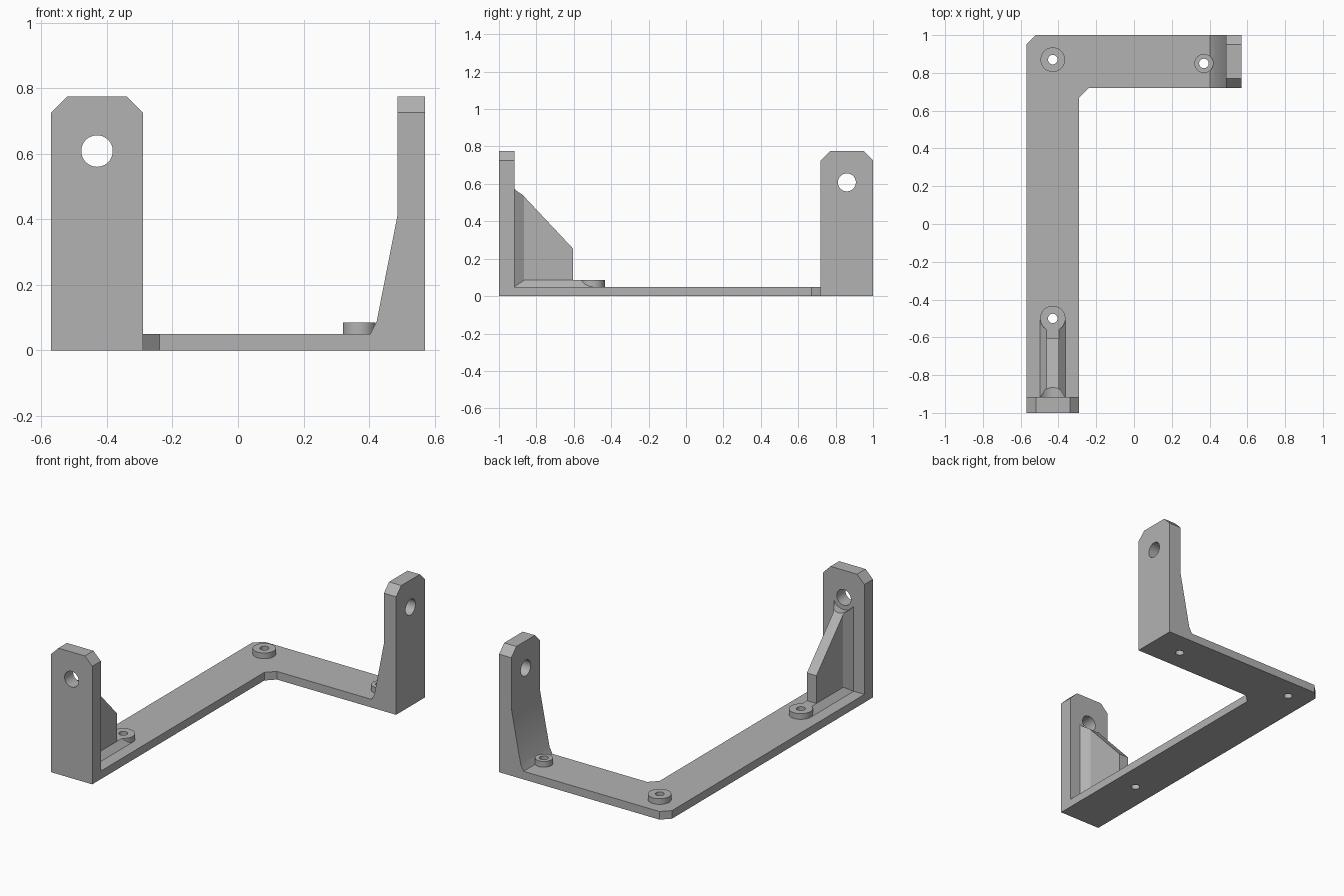
import bpy, bmesh, math

cube = bpy.data.objects.get("Cube")
if cube:
    bpy.data.objects.remove(cube, do_unlink=True)

# Overall dimensions
W, L, H = 0.57, 1.0, 0.775      # half width, half length, height
T, ARM, CH = 0.05, 0.28, 0.05   # plate thickness, arm width, corner chamfer
WALL = 0.083                    # upright thickness
HOLE_Z, HOLE_R = 0.608, 0.048   # large holes in the uprights
BOSS_TOP, SCREW_R = 0.085, 0.025
MID = -W + ARM / 2              # centre line of the long arm
FRONT = -L + WALL               # inner face of the front upright

grey = bpy.data.materials.new("grey_plastic")
grey.use_nodes = True
colour = (0.45, 0.45, 0.45, 1)
grey.diffuse_color = colour
grey.node_tree.nodes["Principled BSDF"].inputs["Base Color"].default_value = colour


def prism(name, outline, axis, lo, hi):
    """Extrude a 2D outline along an axis from lo to hi."""
    place = {"x": lambda u, v, w: (w, u, v),
             "y": lambda u, v, w: (u, w, v),
             "z": lambda u, v, w: (u, v, w)}[axis]
    bm = bmesh.new()
    rings = [[bm.verts.new(place(u, v, w)) for u, v in outline] for w in (lo, hi)]
    n = len(outline)
    for ring in rings:
        bm.faces.new(ring)
    for i in range(n):
        j = (i + 1) % n
        bm.faces.new((rings[0][i], rings[0][j], rings[1][j], rings[1][i]))
    bmesh.ops.recalc_face_normals(bm, faces=bm.faces)
    mesh = bpy.data.meshes.new(name)
    bm.to_mesh(mesh)
    bm.free()
    mesh.materials.append(grey)
    obj = bpy.data.objects.new(name, mesh)
    bpy.context.collection.objects.link(obj)
    return obj


def cylinder(name, u, v, radius, axis, lo, hi, sides=48):
    steps = [2 * math.pi * i / sides for i in range(sides)]
    ring = [(u + radius * math.cos(a), v + radius * math.sin(a)) for a in steps]
    return prism(name, ring, axis, lo, hi)


def combine(target, other, operation):
    """Apply a boolean and drop the second solid."""
    mod = target.modifiers.new("join", "BOOLEAN")
    mod.operation, mod.solver, mod.object = operation, "EXACT", other
    bpy.context.view_layer.update()
    graph = bpy.context.evaluated_depsgraph_get()
    mesh = bpy.data.meshes.new_from_object(target.evaluated_get(graph))
    target.modifiers.clear()
    target.data = mesh
    bpy.data.objects.remove(other, do_unlink=True)


def plate_outline(a, b):
    """Upright face with two clipped top corners."""
    return [(a, 0), (b, 0), (b, H - CH), (b - CH, H), (a + CH, H), (a, H - CH)]


# L-shaped base plate with clipped outer and inner corners
inx, iny = -W + ARM, L - ARM
bracket = prism("bracket", [(-W, -L), (inx, -L), (inx, iny - CH), (inx + CH, iny),
                            (W, iny), (W, L), (-W + CH, L), (-W, L - CH)], "z", 0, T)

# Front upright
combine(bracket, prism("front_upright", plate_outline(-W, inx), "y", -L, FRONT), "UNION")

# Side upright: flared profile trimmed to the clipped plate shape
side = prism("side_upright", [(W, 0), (W, H), (W - WALL, H), (W - WALL, 0.415),
                              (0.423, 0.088), (0.403, T), (0.403, 0)], "y", iny, L)
combine(side, prism("side_trim", plate_outline(iny, L), "x", 0.3, 0.7), "INTERSECT")
combine(bracket, side, "UNION")

# Gusset: rib, with sloped feet along the plate and the upright
RIB, FOOT = 0.0325, 0.0675
rib_end, boss_y = -0.605, -0.5
gusset = prism("gusset", [(FRONT, 0.02), (rib_end, 0.02), (rib_end, 0.255),
                          (FRONT, 0.588)], "x", MID - RIB, MID + RIB)
wall_foot = prism("wall_foot", [(MID - FOOT, FRONT), (MID + FOOT, FRONT),
                                (MID + RIB, -0.865), (MID - RIB, -0.865)], "z", 0.02, 0.65)
combine(gusset, wall_foot, "UNION")
slope = prism("slope_cut", [(FRONT - 0.05, 0.641), (rib_end + 0.05, 0.2017),
                            (rib_end + 0.05, 0.9), (FRONT - 0.05, 0.9)], "x", MID - 0.2, MID + 0.2)
combine(gusset, slope, "DIFFERENCE")
combine(gusset, cylinder("bolt_clearance", MID, HOLE_Z, 0.075, "y", -1.1, -0.5), "DIFFERENCE")
plate_foot = prism("plate_foot", [(MID - FOOT, 0.02), (MID + FOOT, 0.02), (MID + FOOT, T),
                                  (MID + RIB, BOSS_TOP), (MID - RIB, BOSS_TOP),
                                  (MID - FOOT, T)], "y", FRONT, boss_y)
combine(gusset, plate_foot, "UNION")
combine(bracket, gusset, "UNION")

# Screw bosses with holes through the plate
bosses = [(MID, 0.87, 0.065), (0.37, 0.85, 0.05), (MID, boss_y, 0.067)]
for x, y, r in bosses:
    combine(bracket, cylinder("boss", x, y, r, "z", 0.02, BOSS_TOP), "UNION")
for x, y, r in bosses:
    combine(bracket, cylinder("screw_hole", x, y, SCREW_R, "z", -0.1, 0.15), "DIFFERENCE")

# Large holes through the uprights
combine(bracket, cylinder("front_hole", MID, HOLE_Z, HOLE_R, "y", -1.1, -0.8), "DIFFERENCE")
combine(bracket, cylinder("side_hole", L - ARM / 2, HOLE_Z, HOLE_R, "x", 0.4, 0.7), "DIFFERENCE")

# Merge flat faces and shade the round walls smooth
bm = bmesh.new()
bm.from_mesh(bracket.data)
bmesh.ops.remove_doubles(bm, verts=bm.verts, dist=0.0002)
bmesh.ops.dissolve_limit(bm, angle_limit=math.radians(0.5), verts=bm.verts, edges=bm.edges)
bm.to_mesh(bracket.data)
bm.free()
bpy.ops.object.select_all(action="DESELECT")
bracket.select_set(True)
bpy.context.view_layer.objects.active = bracket
bpy.ops.object.shade_smooth_by_angle(angle=math.radians(25))
